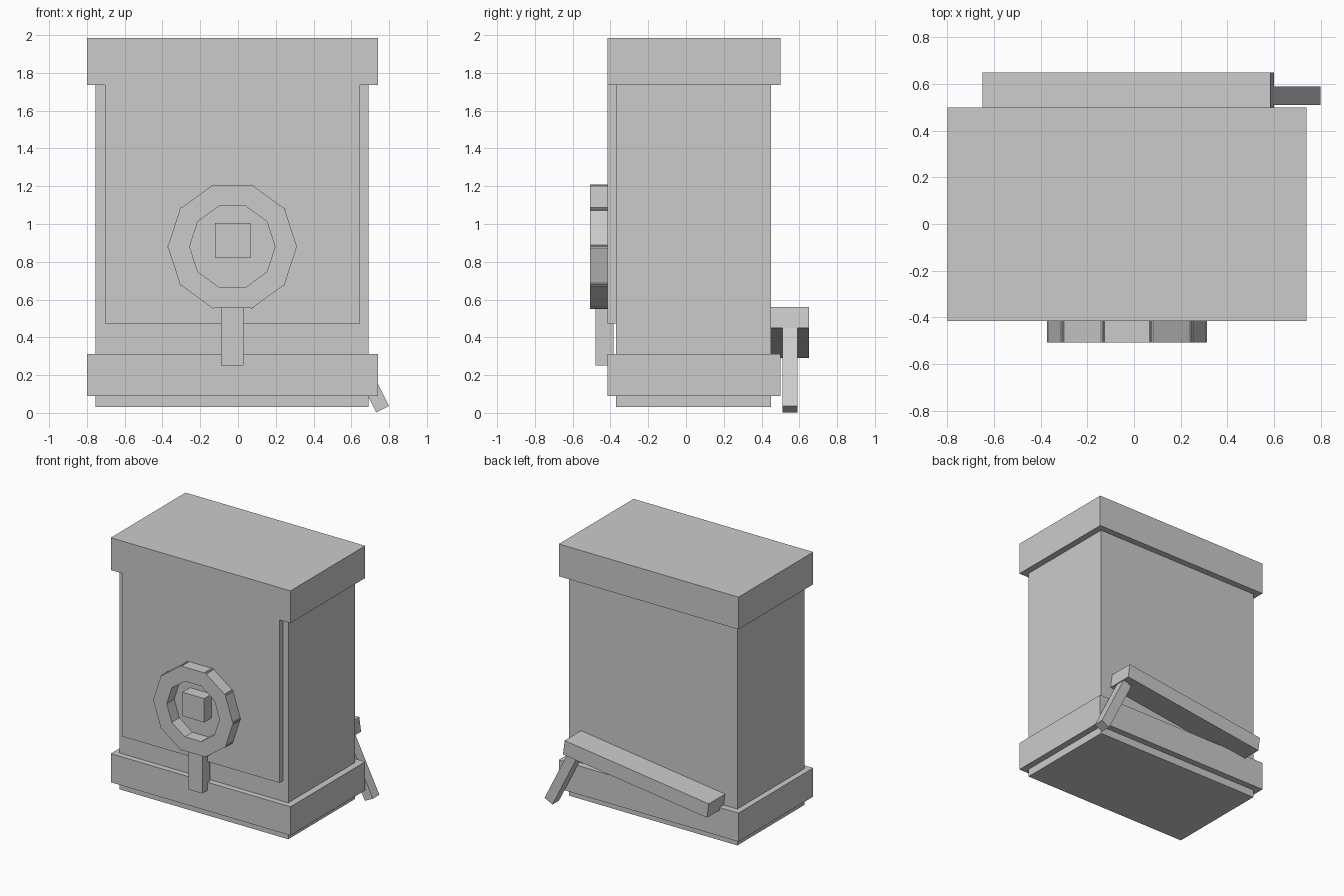
import bpy
import math
from mathutils import Matrix, Vector

cube = bpy.data.objects.get("Cube")
if cube:
    bpy.data.objects.remove(cube, do_unlink=True)

# One plain grey for everything
GREY = (0.6, 0.6, 0.6, 1.0)
mat = bpy.data.materials.new("light grey")
mat.use_nodes = True
mat.diffuse_color = GREY
mat.node_tree.nodes["Principled BSDF"].inputs["Base Color"].default_value = GREY


def box(name, center, size, tilt=0.0):
    """Box of a given size, tilted by degrees about the y axis."""
    bpy.ops.mesh.primitive_cube_add(size=1)
    ob = bpy.context.object
    ob.name = ob.data.name = name
    ob.data.transform(Matrix.Diagonal((*size, 1)))
    ob.location = center
    ob.rotation_euler.y = math.radians(tilt)
    ob.data.materials.append(mat)
    return ob


def span(name, x, y, z):
    """Upright box from its low and high limits on each axis."""
    lo, hi = Vector((x[0], y[0], z[0])), Vector((x[1], y[1], z[1]))
    return box(name, (lo + hi) / 2, hi - lo)


# Cabinet with its overhanging bands
band_x, band_y = (-0.80, 0.74), (-0.415, 0.50)
span("cabinet_body", (-0.755, 0.69), (-0.37, 0.45), (0.03, 1.9))
span("top_band", band_x, band_y, (1.735, 1.985))
span("bottom_band", band_x, band_y, (0.09, 0.312))
span("front_panel", (-0.705, 0.645), (-0.415, -0.36), (0.472, 1.74))

# Ring of overlapping blocks on the front
RING_X, RING_Z, RADIUS, COUNT = -0.03, 0.88, 0.27, 10
for i in range(COUNT):
    angle = 360 / COUNT * i
    a = math.radians(angle)
    box(f"ring_block_{i + 1}",
        (RING_X + RADIUS * math.sin(a), -0.46, RING_Z + RADIUS * math.cos(a)),
        (0.225, 0.095, 0.11), angle)

# Hub and hanging stem
span("ring_hub", (-0.122, 0.065), (-0.507, -0.41), (0.82, 1.005))
span("ring_stem", (-0.09, 0.03), (-0.48, -0.385), (0.25, 0.58))

# Sloping bar at the back and its slanted leg
box("back_bar", (-0.025, 0.55, 0.425), (1.245, 0.20, 0.112), -7.4)
box("back_leg", (0.66, 0.55, 0.23), (0.076, 0.08, 0.47), -26.6)
